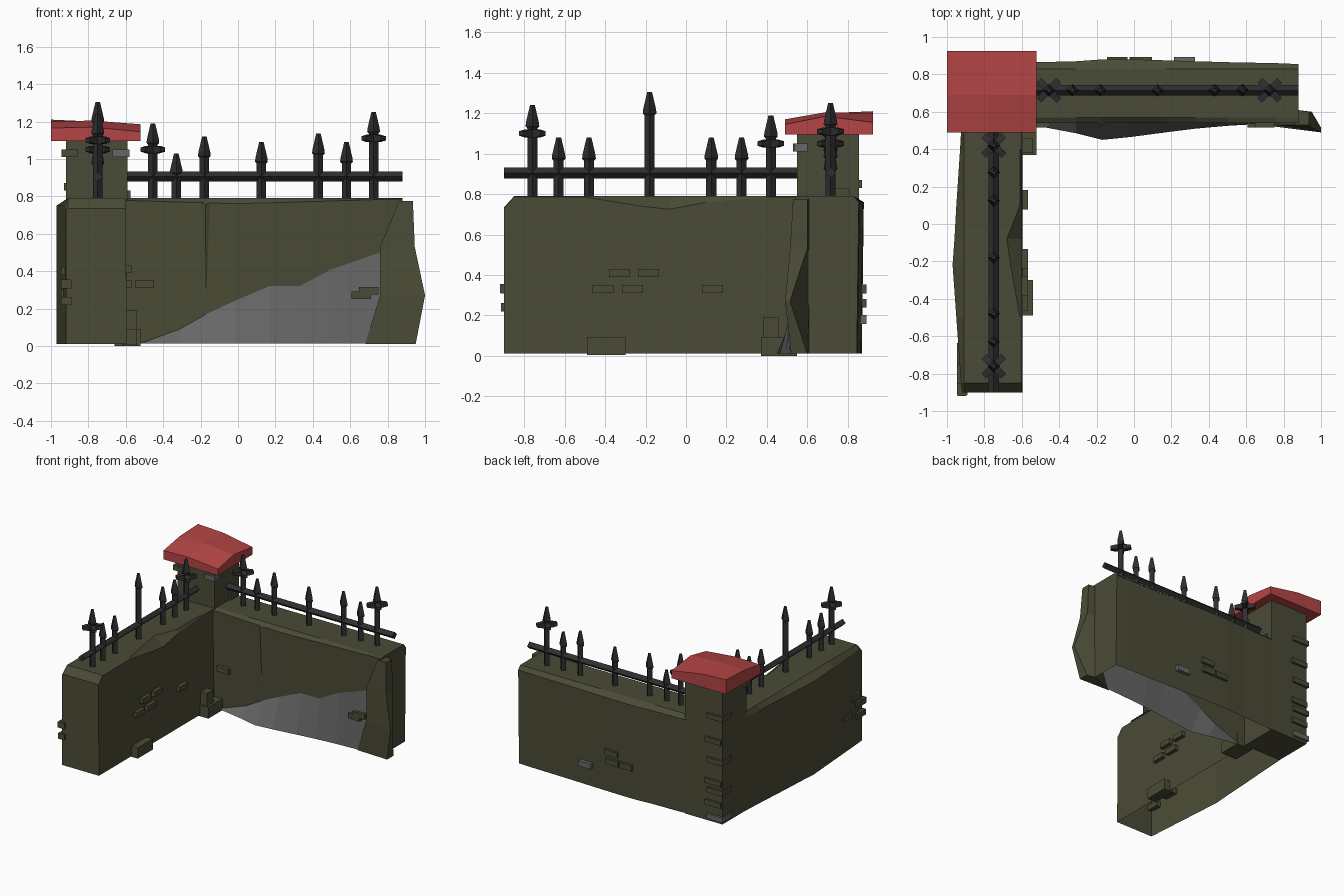
import bpy, bmesh, math
from mathutils import Vector, Matrix


def material(name, rgb):
    m = bpy.data.materials.new(name)
    m.diffuse_color = (*rgb, 1)
    return m


OLIVE = material("olive stone", (0.070, 0.070, 0.038))
GRAY = material("gray stone", (0.135, 0.135, 0.135))
RED = material("red roof", (0.46, 0.06, 0.06))
IRON = material("dark iron", (0.028, 0.028, 0.030))


def finish(name, bm, *mats):
    bmesh.ops.recalc_face_normals(bm, faces=bm.faces)
    me = bpy.data.meshes.new(name)
    bm.to_mesh(me)
    bm.free()
    for m in mats:
        me.materials.append(m)
    ob = bpy.data.objects.new(name, me)
    bpy.context.collection.objects.link(ob)
    return ob


def loft(bm, sections, closed=True, strip_mat=None):
    """Skin a row of equal cross-sections and cap both ends."""
    rows = [[bm.verts.new(p) for p in s] for s in sections]
    n = len(rows[0])
    for a, b in zip(rows, rows[1:]):
        for i in range(n if closed else n - 1):
            j = (i + 1) % n
            f = bm.faces.new((a[i], a[j], b[j], b[i]))
            if strip_mat and i in strip_mat:
                f.material_index = strip_mat[i]
    bm.faces.new(rows[0])
    bm.faces.new(rows[-1])


def box(bm, lo, hi, mat=0):
    lo, hi = Vector(lo), Vector(hi)
    r = bmesh.ops.create_cube(bm, size=1, matrix=Matrix.Translation((lo + hi) / 2)
                              @ Matrix.Diagonal((*(hi - lo), 1)))
    for f in {f for v in r["verts"] for f in v.link_faces}:
        f.material_index = mat


# Side wall: bulging outside, worn inner top edge, open underneath
bm = bmesh.new()
rows = [  # y, outer x, inner top x, inner edge z, top z
    (-0.90, -0.92, -0.61, 0.73, 0.735), (-0.85, -0.925, -0.61, 0.785, 0.79),
    (-0.50, -0.95, -0.61, 0.785, 0.79), (-0.22, -0.97, -0.66, 0.74, 0.79),
    (-0.08, -0.96, -0.68, 0.725, 0.79), (0.10, -0.95, -0.61, 0.76, 0.79),
    (0.40, -0.93, -0.61, 0.785, 0.79), (0.58, -0.92, -0.61, 0.785, 0.79)]
loft(bm, [[(xo, y, 0.01), (xo, y, min(0.75, zt - 0.01)), (-0.91, y, zt), (xi, y, zt),
           (-0.60, y, zi), (-0.595, y, 0.01)] for y, xo, xi, zi, zt in rows], closed=False)
finish("side_wall", bm, OLIVE)

# Back wall: broken plaster shows gray stone low on the front
bm = bmesh.new()
cols = [  # x, height of broken edge, front y at ground, back y
    (-0.60, 0.012, 0.53, 0.86), (-0.52, 0.015, 0.525, 0.865), (-0.31, 0.09, 0.485, 0.87),
    (-0.17, 0.17, 0.45, 0.88), (-0.02, 0.24, 0.465, 0.88), (0.17, 0.32, 0.49, 0.875),
    (0.33, 0.32, 0.51, 0.87), (0.50, 0.41, 0.525, 0.865), (0.76, 0.50, 0.54, 0.86),
    (0.88, 0.50, 0.545, 0.855)]
loft(bm, [[(x, yf, 0.012), (x, 0.548, zc), (x, 0.54, 0.76 + 0.03 * abs(x)), (x, 0.57, 0.79),
           (x, 0.83, 0.79), (x, yb, 0.76), (x, yb - 0.01, 0.012)] for x, zc, yf, yb in cols],
     closed=False, strip_mat={0: 1})
finish("back_wall", bm, OLIVE, GRAY)

# Leaning slab at the free end of the back wall
bm = bmesh.new()
loft(bm, [[(xl, 0.53, z), (xr, yf, z), (xr, yb, z), (0.87, 0.61, z)] for z, xl, xr, yf, yb in
          [(0.01, 0.68, 0.95, 0.52, 0.60), (0.27, 0.76, 1.0, 0.49, 0.515),
           (0.53, 0.76, 0.945, 0.515, 0.60), (0.775, 0.86, 0.935, 0.53, 0.60)]])
finish("end_slab", bm, OLIVE)

# Narrow wedge crack on the back wall
bm = bmesh.new()
top = [bm.verts.new(p) for p in [(-0.195, 0.54, 0.765), (-0.175, 0.528, 0.755),
                                 (-0.15, 0.54, 0.765)]]
tip = bm.verts.new((-0.17, 0.545, 0.26))
bm.faces.new(top)
for i in range(3):
    bm.faces.new((top[i], top[(i + 1) % 3], tip))
finish("wall_crack", bm, OLIVE)

# Corner pillar
bm = bmesh.new()
box(bm, (-0.92, 0.55, 0.01), (-0.59, 0.855, 1.10))
finish("corner_pillar", bm, OLIVE)

# Pillar cap: square slab with an uneven raised top
bm = bmesh.new()
xs, ys = (-1.0, -0.78, -0.52), (0.49, 0.69, 0.925)
tops = [(1.165, 1.17, 1.145), (1.20, 1.205, 1.185), (1.21, 1.20, 1.155)]
up = [[bm.verts.new((x, y, tops[j][i])) for i, x in enumerate(xs)] for j, y in enumerate(ys)]
lo = [[bm.verts.new((x, y, 1.095)) for x in xs] for y in ys]
for j in range(2):
    for i in range(2):
        for g in (up, lo):
            bm.faces.new((g[j][i], g[j][i + 1], g[j + 1][i + 1], g[j + 1][i]))
ring = [(0, 0), (0, 1), (0, 2), (1, 2), (2, 2), (2, 1), (2, 0), (1, 0)]
for (a, b), (c, d) in zip(ring, ring[1:] + ring[:1]):
    bm.faces.new((up[a][b], up[c][d], lo[c][d], lo[a][b]))
finish("pillar_cap", bm, RED)


# Iron fence: diamond-section rail with spear spikes
def spike(bm, x, y, top, cross):
    prof = [(0.76, 0.025), (top - 0.115, 0.025), (top - 0.105, 0.034),
            (top - 0.085, 0.032), (top, 0.012)]
    loft(bm, [[(x + r, y, z), (x, y + r, z), (x - r, y, z), (x, y - r, z)] for z, r in prof])
    if cross:  # two tapered diagonal bars
        for k in (1, -1):
            d, s = Vector((1, k, 0)).normalized(), Vector((-k, 1, 0)).normalized()
            secs = []
            for t, h in ((-0.075, 0.011), (-0.035, 0.02), (0.035, 0.02), (0.075, 0.011)):
                c = Vector((x, y, cross)) + d * t
                secs.append([c + s * a * 0.018 + Vector((0, 0, b * h))
                             for a, b in ((1, 1), (-1, 1), (-1, -1), (1, -1))])
            loft(bm, secs)


R = 0.027
bm = bmesh.new()
loft(bm, [[(x, 0.715 + R, 0.905), (x, 0.715, 0.905 + R), (x, 0.715 - R, 0.905),
           (x, 0.715, 0.905 - R)] for x in (-0.62, 0.88)])
for x, t, c in [(-0.455, 1.19, 1.05), (-0.33, 1.03, 0), (-0.18, 1.12, 0), (0.125, 1.09, 0),
                (0.43, 1.135, 0), (0.58, 1.09, 0), (0.725, 1.25, 1.11)]:
    spike(bm, x, 0.715, t, c)
finish("back_fence", bm, IRON)

bm = bmesh.new()
loft(bm, [[(-0.75 + R, y, 0.905), (-0.75, y, 0.905 + R), (-0.75 - R, y, 0.905),
           (-0.75, y, 0.905 - R)] for y in (-0.90, 0.57)])
for y, t, c in [(-0.76, 1.24, 1.10), (-0.63, 1.08, 0), (-0.48, 1.08, 0), (-0.18, 1.305, 0),
                (0.125, 1.08, 0), (0.275, 1.08, 0), (0.42, 1.19, 1.05)]:
    spike(bm, -0.75, y, t, c)
finish("side_fence", bm, IRON)

# Exposed bricks
bm = bmesh.new()
for y, z in [(-0.33, 0.41), (-0.185, 0.41), (-0.41, 0.33), (-0.265, 0.33), (0.13, 0.33)]:
    box(bm, (-0.62, y - 0.052, z - 0.02), (-0.567, y + 0.052, z + 0.02))     # inner face
for y, z in [(-0.86, 0.33), (-0.80, 0.40), (-0.86, 0.24), (-0.69, 0.28)]:
    box(bm, (-0.945, y - 0.055, z - 0.022), (-0.89, y + 0.055, z + 0.022))   # outer face
for x, z in [(-0.50, 0.333), (0.66, 0.27), (0.70, 0.295)]:
    box(bm, (x - 0.052, 0.515, z - 0.02), (x + 0.052, 0.56, z + 0.02))       # back wall front
for x, z, m in [(0.27, 0.18, 1), (0.04, 0.33, 0), (0.03, 0.26, 0), (-0.09, 0.26, 0)]:
    box(bm, (x - 0.055, 0.84, z - 0.022), (x + 0.055, 0.892, z + 0.022), m)  # back wall rear
for i, z in enumerate((0.05, 0.16, 0.26, 0.33, 0.50, 0.66, 0.85)):           # rear corner
    x = -0.93 + 0.015 * (i % 2)
    box(bm, (x, 0.75, z - 0.02), (x + 0.14, 0.872, z + 0.02), 1 if i == 0 else 0)
box(bm, (-0.945, 0.53, 1.01), (-0.855, 0.60, 1.05))
box(bm, (-0.67, 0.535, 1.01), (-0.58, 0.60, 1.05), 1)
box(bm, (-0.66, 0.73, 0.79), (-0.575, 0.81, 0.83))
box(bm, (-0.945, -0.92, 0.31), (-0.895, -0.87, 0.355))
box(bm, (-0.62, -0.49, 0.005), (-0.54, -0.30, 0.09))                         # ground blocks
box(bm, (-0.66, 0.37, 0.0), (-0.52, 0.55, 0.09))
box(bm, (-0.62, 0.38, 0.08), (-0.54, 0.46, 0.19))
finish("bricks", bm, OLIVE, GRAY)
